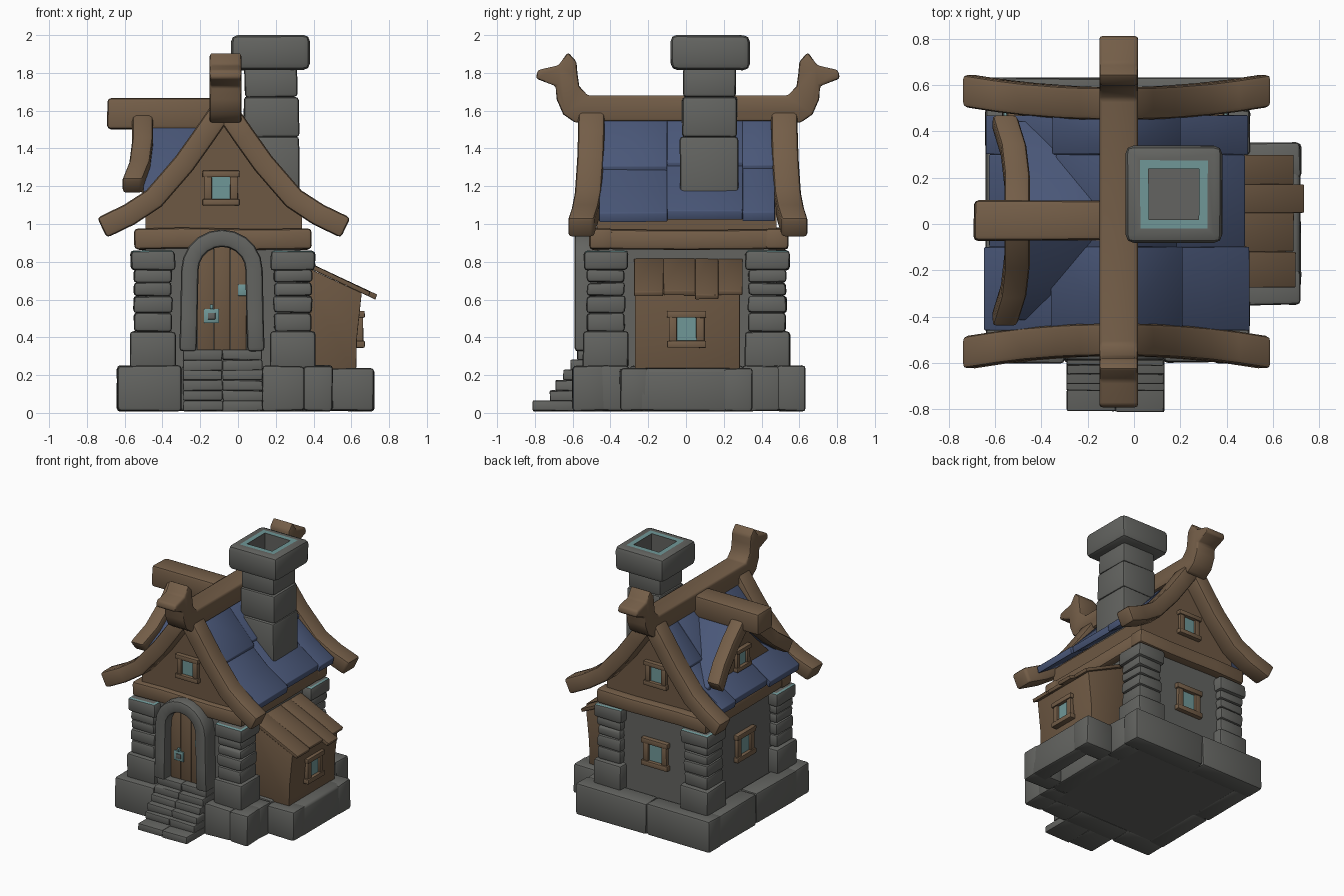
import bpy, bmesh, math, random
from mathutils import Vector

if "Cube" in bpy.data.objects:
    bpy.data.objects.remove(bpy.data.objects["Cube"])

random.seed(4)


def colour(name, r, g, b):
    m = bpy.data.materials.new(name)
    m.diffuse_color = (r, g, b, 1)
    m.use_nodes = True
    m.node_tree.nodes["Principled BSDF"].inputs["Base Color"].default_value = m.diffuse_color
    return m


STONE = colour("grey stone", .125, .127, .118)
WOOD = colour("beam wood", .175, .112, .065)
PLANK = colour("plank wood", .155, .098, .056)
BLUE = colour("blue roof", .068, .096, .19)
TEAL = colour("teal", .16, .31, .31)
CX, CY = -.075, .01          # ridge centre line


def finish(bm, name, mats, bevel, after=None):
    """Bevel hard edges, shade smooth with sharp corners, and link the object."""
    bmesh.ops.recalc_face_normals(bm, faces=bm.faces[:])
    bm.normal_update()
    if bevel:
        hard = [e for e in bm.edges if e.calc_face_angle(0) > .6]
        bmesh.ops.bevel(bm, geom=hard, offset=bevel, segments=2, profile=.5,
                        affect='EDGES', clamp_overlap=True)
        bm.normal_update()
    if after:
        after(bm)
        bm.normal_update()
    for f in bm.faces:
        f.smooth = True
    for e in bm.edges:
        e.smooth = e.calc_face_angle(0) < .75
    me = bpy.data.meshes.new(name)
    bm.to_mesh(me)
    bm.free()
    for m in mats:
        me.materials.append(m)
    ob = bpy.data.objects.new(name, me)
    bpy.context.collection.objects.link(ob)
    return ob


def prism(name, pts, axis, a, b, mat, bevel=.01, jitter=0, after=None):
    """Extrude a profile, (x,z) along y or (y,z) along x, from a to b."""
    bm = bmesh.new()

    def vert(p, t):
        co = (p[0], t, p[1]) if axis == 'y' else (t, p[0], p[1])
        return bm.verts.new([c + random.uniform(-jitter, jitter) for c in co])
    r0, r1 = [vert(p, a) for p in pts], [vert(p, b) for p in pts]
    bm.faces.new(r0)
    bm.faces.new(r1[::-1])
    for i in range(len(pts)):
        j = (i + 1) % len(pts)
        bm.faces.new((r0[i], r1[i], r1[j], r0[j]))
    return finish(bm, name, mat if isinstance(mat, list) else [mat], bevel, after)


def box(name, x0, x1, y0, y1, z0, z1, mat=STONE, bevel=.018, jitter=.004, after=None):
    return prism(name, [(x0, z0), (x1, z0), (x1, z1), (x0, z1)], 'y', y0, y1,
                 mat, bevel, jitter, after)


def beam(name, path, side, w, h, mat=WOOD, bevel=.02):
    """Sweep a rectangle along a path; w lies along side."""
    bm = bmesh.new()
    path, s, rings = [Vector(p) for p in path], Vector(side), []
    for i, p in enumerate(path):
        t = (path[min(i + 1, len(path) - 1)] - path[max(i - 1, 0)]).normalized()
        up = s.cross(t).normalized()
        rings.append([bm.verts.new(p + s * w * a / 2 + up * h * b / 2)
                      for a, b in ((-1, -1), (1, -1), (1, 1), (-1, 1))])
    bm.faces.new(rings[0])
    bm.faces.new(rings[-1])
    for r, q in zip(rings, rings[1:]):
        for i in range(4):
            bm.faces.new((r[i], r[(i + 1) % 4], q[(i + 1) % 4], q[i]))
    return finish(bm, name, [mat], bevel)


def window(name, c, z, plane, axis, sign, k=1.0):
    """Timber window on a wall facing sign*axis."""
    def piece(part, u0, u1, z0, z1, depth, mat, bev):
        d = sorted((plane - sign * .02, plane + sign * depth))
        u = (c + u0 * k, c + u1 * k)
        xy = (*u, *d) if axis == 'y' else (*d, *u)
        box(name + part, *xy, z + z0 * k, z + z1 * k, mat, bev, .001)
    piece("_pane", -.06, .06, -.06, .06, .008, TEAL, 0)
    for s in (-1, 1):
        piece("_rail", -.098, .098, s * .075 - .017, s * .075 + .017, .034, WOOD, .005)
        piece("_post", s * .068 - .02, s * .068 + .02, -.06, .06, .026, WOOD, .005)


# Foundation: core slab and perimeter stones
box("foundation_core", -.6, .46, -.56, .59, .015, .235, bevel=0, jitter=0)
for x0, x1 in ((-.64, -.3), (-.3, .13), (.13, .35), (.35, .5)):
    box("front_footing", x0, x1, -.6, -.42, .01, .25)
for x0, x1 in ((-.64, -.1), (-.1, .5)):
    box("back_footing", x0, x1, .48, .63, .01, .25)
for y0, y1 in ((-.45, .05), (.05, .5)):
    box("left_footing", -.64, -.5, y0, y1, .01, .25)
for y0, y1 in ((-.45, -.3), (-.3, .3), (.3, .5)):
    box("right_footing", .36, .5, y0, y1, .01, .25)
box("annex_footing_front", .48, .72, -.35, -.2, .01, .235)
box("annex_footing_back", .48, .72, .2, .35, .01, .235)
box("annex_footing_side", .6, .72, -.25, .25, .01, .235)

# Stairs, two stones per step
for i, y in enumerate((-.81, -.72, -.69, -.65, -.61, -.575)):
    for x0, x1 in ((-.29, -.082), (-.082, .13)):
        box("step", x0, x1, y, -.45 if i else -.58, i * .054 + .01, i * .054 + .064,
            bevel=.007, jitter=.003)

# Walls
box("stone_wall", -.49, .33, -.47, .48, .2, .92, bevel=0, jitter=0)


def teal_rim(bm):
    for f in bm.faces:
        if .5 < f.normal.z < .97:
            f.material_index = 1


# Corner pillars
for px in (-.45, .29):
    for py in (-.425, .43):
        for z0, z1, r in ((.235, .43, .12), (.43, .53, .1), (.53, .62, .103), (.62, .69, .1),
                          (.69, .76, .102)):
            box("pillar_stone", px - r, px + r, py - r, py + r, z0, z1)
        box("pillar_cap", px - .118, px + .118, py - .118, py + .118, .755, .86,
            [STONE, TEAL], .02, .004, teal_rim)

# Door, arch and fittings
for i in range(3):
    box("door_plank", -.215 + i * .087, -.129 + i * .087, -.515, -.45, .32, .88, PLANK, .005, 0)
arch = [(CX - .18, .325), (CX - .175, .5)]
arch += [(CX - .17 * math.cos(a), .755 + .17 * math.sin(a))
         for a in [math.pi * i / 10 for i in range(11)]]
arch += [(CX + .175, .5), (CX + .18, .325)]
beam("door_arch", [(x - .01, -.52, z) for x, z in arch], (0, 1, 0), .14, .092, STONE)
box("lock_plate", -.18, -.1, -.525, -.51, .475, .55, TEAL, .004, 0)
box("lock_hole", -.16, -.12, -.532, -.52, .495, .53, STONE, .003, 0)
box("lock_ring", -.148, -.132, -.535, -.51, .55, .575, TEAL, .003, 0)
box("door_hinge", .0, .045, -.525, -.51, .62, .68, TEAL, .004, 0)

# Timber ring on top of the walls
for y in (-.45, .48):
    beam("wall_plate", [(-.55, y, .92), (-.3, y, .926), (.1, y, .918), (.39, y, .922)],
         (0, 1, 0), .125, .11)
for x in (-.48, .325):
    beam("wall_plate_side", [(x, -.51, .92), (x, 0, .915), (x, .54, .92)], (1, 0, 0), .12, .105)

# Main gable body
half = [(.415, .95), (.415, 1.1), (.2, 1.29)]
gable = [(CX + u, z) for u, z in half] + [(CX, 1.54)] + [(CX - u, z) for u, z in half[::-1]]
prism("gable_wall", gable, 'y', -.47, .48, PLANK, 0)

# Curved barge boards and roof slabs on both slopes
run = [(.01, 1.605), (.11, 1.46), (.21, 1.32), (.37, 1.135), (.5, 1.05), (.645, .98)]
for s in (-1, 1):
    for f in (-1, 1):
        beam("barge_board",
             [(CX + s * u, CY + f * (.51 + .055 * (u / .64) ** 2), z) for u, z in run],
             (0, 1, 0), .14, .118)
    for i, (y0, y1) in enumerate(((-.46, -.1), (-.1, .3), (.3, .47))):
        d = (0, .022, .008)[i]
        upper = [(0, 1.62), (.285 - d, 1.305 + d), (.27 - d, 1.255 + d), (0, 1.56)]
        lower = [(.2, 1.36), (.4, 1.175), (.575 - d, 1.06 + d / 2), (.565 - d, 1.01 + d / 2),
                 (.4, 1.12), (.2, 1.31)]
        for label, prof in (("upper_roof_slab", upper), ("lower_roof_slab", lower)):
            prism(label, [(CX + s * u, z) for u, z in prof], 'y', y0, y1, BLUE, .005, .002)

# Ridge beam with carved finials at both ends
fin = [(.53, 1.68), (.575, 1.73), (.585, 1.80), (.59, 1.86), (.635, 1.91), (.685, 1.84),
       (.795, 1.815), (.805, 1.77), (.70, 1.73), (.695, 1.66), (.66, 1.58), (.595, 1.535),
       (.53, 1.545)]
prism("ridge_beam", [(CY + y, z) for y, z in fin] + [(CY - y, z) for y, z in fin[::-1]],
      'x', -.15, .018, WOOD, .014)

# Dormer on the left slope
DY = .015
prism("dormer_wall", [(DY - .34, 1.0), (DY + .34, 1.0), (DY + .34, 1.17), (DY, 1.5),
                      (DY - .34, 1.17)], 'x', -.48, -.1, PLANK, 0)
box("dormer_ridge", -.69, -.1, -.07, .1, 1.505, 1.665, WOOD, .02, .005)
for s in (-1, 1):
    prism("dormer_roof", [(DY + s * y, z) for y, z in
                          ((0, 1.58), (.27, 1.33), (.43, 1.18), (.42, 1.14), (.26, 1.28), (0, 1.53))],
          'x', -.5, -.1, BLUE, .005)
    beam("dormer_barge_board", [(-.505, DY + s * .02, 1.565), (-.505, DY + s * .17, 1.42),
                                (-.52, DY + s * .3, 1.3), (-.56, DY + s * .43, 1.2)],
         (1, 0, 0), .11, .105)


def flue(bm):
    """Teal rim and square opening in the chimney top."""
    top = max(bm.faces, key=lambda f: f.calc_center_median().z)
    bmesh.ops.inset_individual(bm, faces=[top], thickness=.04)
    ring = bmesh.ops.inset_individual(bm, faces=[top], thickness=.05)["faces"]
    for f in ring:
        f.material_index = 1
    top.material_index = 0
    bmesh.ops.inset_individual(bm, faces=[top], thickness=.003)
    hole = bmesh.ops.extrude_discrete_faces(bm, faces=[top])["faces"][0]
    for v in hole.verts:
        v.co.z -= .14


# Chimney
for x0, x1, y0, y1, z0, z1 in ((.02, .325, -.03, .275, 1.08, 1.46), (.03, .325, -.022, .27, 1.46, 1.675),
                               (.035, .315, -.015, .265, 1.67, 1.83)):
    box("chimney_stone", x0, x1, y0, y1, z0, z1)
box("chimney_cap", -.035, .38, -.08, .34, 1.815, 2.0, [STONE, TEAL], .035, .003, flue)

# Lean-to annex on the right
prism("annex_wall", [(.3, .2), (.625, .2), (.63, .4), (.655, .635), (.3, .80)],
      'y', -.27, .285, PLANK, .004)
for y0, y1, x in ((-.275, -.12, .7), (-.12, .05, .69), (.05, .17, .735), (.17, .3, .69)):
    prism("annex_roof_plank", [(.31, .825), (x, .825 - .47 * (x - .31)),
                               (x - .008, .80 - .47 * (x - .31)), (.31, .80)],
          'y', y0, y1, PLANK, .004, .002)

# Windows
window("front_gable_window", -.09, 1.19, -.47, 'y', -1)
window("back_gable_window", -.09, 1.19, .48, 'y', 1)
window("back_window", -.085, .58, .48, 'y', 1, 1.15)
window("left_window", .0, .58, -.49, 'x', -1, 1.15)
window("dormer_window", DY, 1.25, -.48, 'x', -1, .9)
window("annex_window", .003, .443, .637, 'x', 1, 1.06)
